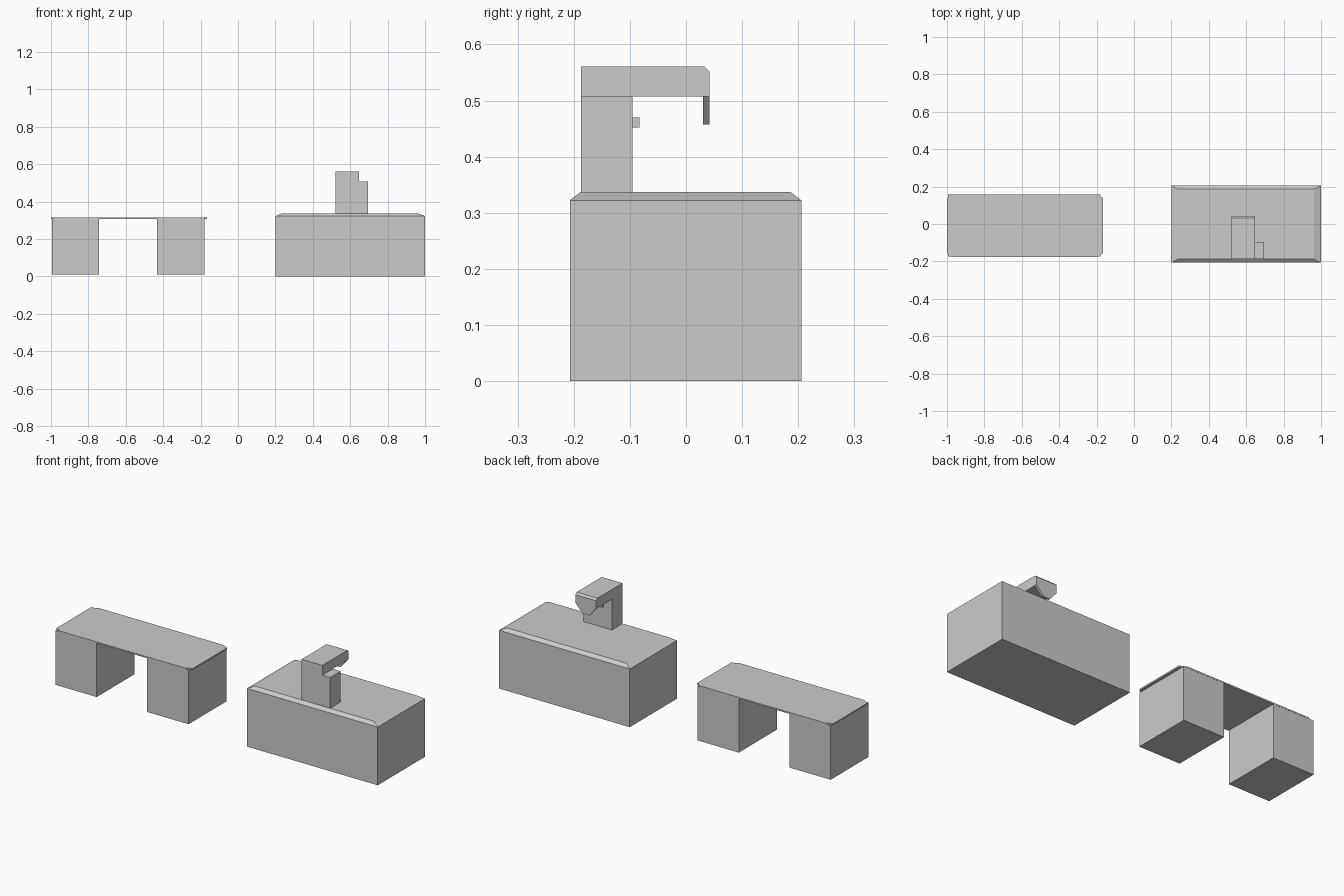
import bpy, bmesh

if "Cube" in bpy.data.objects:
    bpy.data.objects.remove(bpy.data.objects["Cube"])


def loft(name, rings):
    """Solid skinned through rings of equal point count."""
    bm = bmesh.new()
    loops = [[bm.verts.new(p) for p in ring] for ring in rings]
    n = len(loops[0])
    for a, b in zip(loops, loops[1:]):
        for i in range(n):
            j = (i + 1) % n
            bm.faces.new((a[i], a[j], b[j], b[i]))
    bm.faces.new(loops[0][::-1])
    bm.faces.new(loops[-1])
    bmesh.ops.recalc_face_normals(bm, faces=bm.faces)
    mesh = bpy.data.meshes.new(name)
    bm.to_mesh(mesh)
    bm.free()
    ob = bpy.data.objects.new(name, mesh)
    bpy.context.collection.objects.link(ob)
    return ob


def rect(x0, x1, y0, y1, z):
    return [(x0, y0, z), (x1, y0, z), (x1, y1, z), (x0, y1, z)]


def box(name, x0, x1, y0, y1, z0, z1):
    return loft(name, [rect(x0, x1, y0, y1, z0), rect(x0, x1, y0, y1, z1)])


# Desk pedestals
for side, x in (("left", -0.995), ("right", -0.433)):
    box(side + "_pedestal", x, x + 0.253, -0.175, 0.157, 0.01, 0.31)

# Thin desk top with clipped corners
x0, x1, y0, y1, cx, cy = -1.0, -0.165, -0.177, 0.158, 0.035, 0.02
outline = [(x0 + cx, y0), (x1 - cx, y0), (x1, y0 + cy), (x1, y1 - cy),
           (x1 - cx, y1), (x0 + cx, y1), (x0, y1 - cy), (x0, y0 + cy)]
loft("desk_top", [[(x, y, z) for x, y in outline] for z in (0.308, 0.316)])

# Counter with sloped upper rim
loft("counter", [rect(0.2, 1.0, -0.207, 0.206, 0),
                 rect(0.2, 1.0, -0.207, 0.206, 0.322),
                 rect(0.235, 0.963, -0.188, 0.186, 0.337)])

# Machine column and overhanging arm
box("machine_column", 0.52, 0.695, -0.187, -0.095, 0.337, 0.507)
arm = [(-0.187, 0.507), (0.042, 0.507), (0.042, 0.551), (0.032, 0.561), (-0.187, 0.561)]
loft("machine_arm", [[(x, y, z) for y, z in arm] for x in (0.52, 0.647)])

# Tapered plate hanging from the arm tip, and the knob on the column
loft("hanging_plate", [rect(0.563, 0.604, 0.03, 0.042, 0.457),
                       rect(0.52, 0.647, 0.03, 0.042, 0.507)])
box("column_knob", 0.57, 0.597, -0.095, -0.083, 0.452, 0.47)
